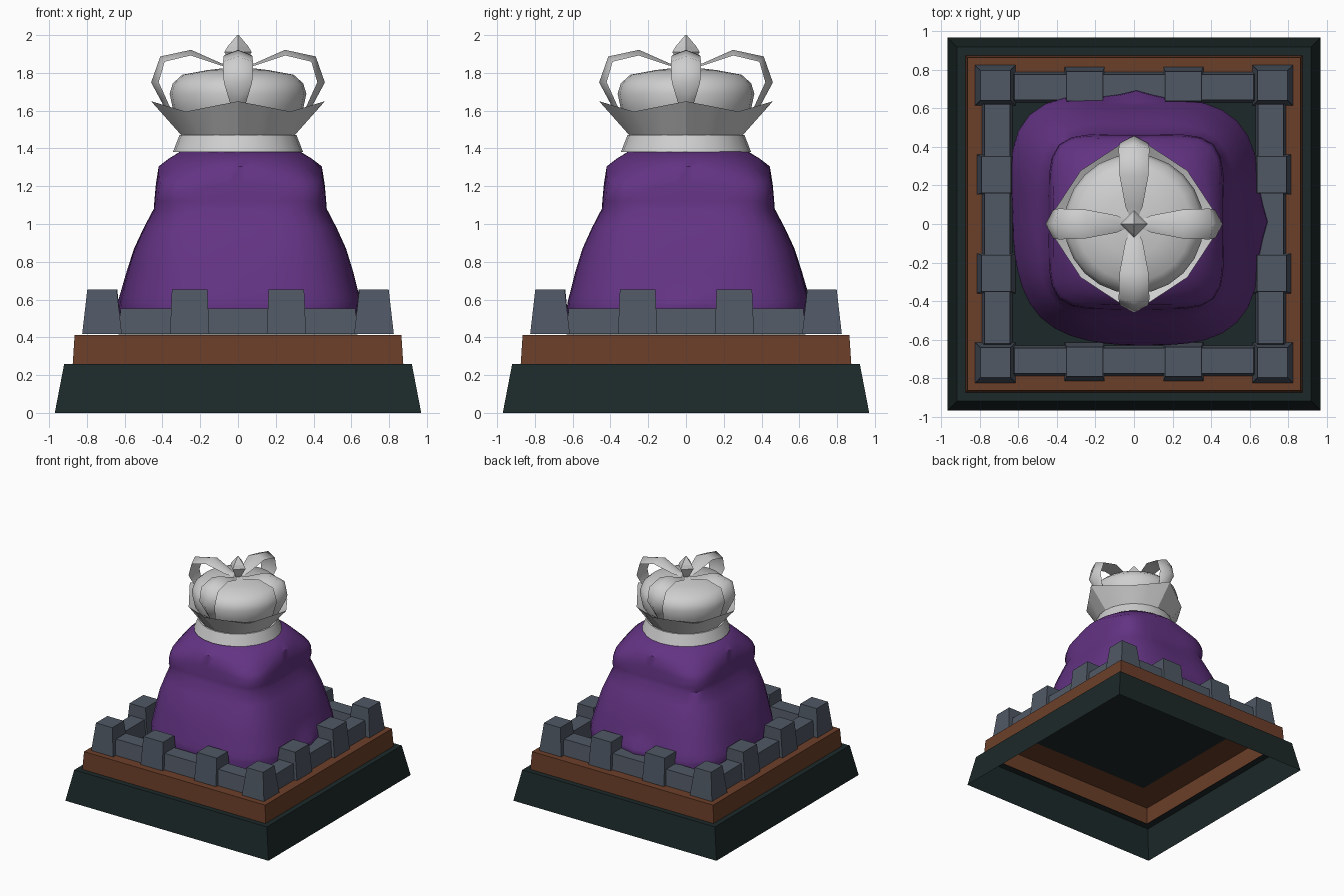
import bpy, bmesh, math
from mathutils import Vector

if "Cube" in bpy.data.objects:
    bpy.data.objects.remove(bpy.data.objects["Cube"])


def material(name, rgb):
    m = bpy.data.materials.new(name)
    m.diffuse_color = (*rgb, 1)
    m.use_nodes = True
    m.node_tree.nodes["Principled BSDF"].inputs["Base Color"].default_value = m.diffuse_color
    return m


GREEN = material("dark green", (0.012, 0.022, 0.022))
BROWN = material("brown", (0.148, 0.049, 0.022))
SLATE = material("slate grey", (0.080, 0.098, 0.130))
PURPLE = material("purple", (0.125, 0.033, 0.228))
SILVER = material("light grey", (0.62, 0.62, 0.62))


def loft(name, rings, mat, smooth=None, cap_bottom=False, cap_top=False):
    """Skin a list of closed rings of points, from bottom to top."""
    bm = bmesh.new()
    vs = [[bm.verts.new(p) for p in ring] for ring in rings]
    n = len(vs[0])
    for a, b in zip(vs, vs[1:]):
        for i in range(n):
            j = (i + 1) % n
            bm.faces.new((a[i], a[j], b[j], b[i]))
    if cap_bottom:
        bm.faces.new(vs[0][::-1])
    if cap_top:
        bm.faces.new(vs[-1])
    me = bpy.data.meshes.new(name)
    bm.to_mesh(me)
    bm.free()
    ob = bpy.data.objects.new(name, me)
    bpy.context.collection.objects.link(ob)
    me.materials.append(mat)
    if smooth:
        bpy.ops.object.select_all(action='DESELECT')
        ob.select_set(True)
        bpy.context.view_layer.objects.active = ob
        bpy.ops.object.shade_smooth_by_angle(angle=math.radians(smooth))
    return ob


def rect(cx, cy, hx, hy, z):
    return [(cx - hx, cy - hy, z), (cx + hx, cy - hy, z),
            (cx + hx, cy + hy, z), (cx - hx, cy + hy, z)]


def circle(r, z, n):
    return [(r * math.cos(2 * math.pi * i / n), r * math.sin(2 * math.pi * i / n), z)
            for i in range(n)]


def square(h, z):
    return rect(0, 0, h, h, z)


# Plinth: open shells seen hollow from below
loft("plinth", [square(0.97, 0), square(0.92, 0.26), square(0.86, 0.26)], GREEN)
loft("plinth_step", [square(0.875, 0.26), square(0.865, 0.412), square(0.63, 0.412)], BROWN)
loft("courtyard_floor", [square(0.64, 0.414), square(0.63, 0.417)], GREEN,
     cap_bottom=True, cap_top=True)


# Battlements: tapered blocks repeated around the four sides
def block(name, x, y, hx, hy, top, tx, ty):
    loft(name, [rect(x, y, hx, hy, 0.417), rect(x, y, hx - tx, hy - ty, top)],
         SLATE, cap_bottom=True, cap_top=True)


for sx in (-1, 1):
    for sy in (-1, 1):
        block("corner_merlon", sx * 0.72, sy * 0.72, 0.105, 0.105, 0.652, 0.027, 0.027)
for s in (-1, 1):
    for t in (-0.256, 0.256):
        block("merlon", t, s * 0.715, 0.104, 0.1, 0.652, 0.01, 0.024)
        block("merlon", s * 0.715, t, 0.1, 0.104, 0.652, 0.024, 0.01)
    block("low_wall", 0, s * 0.71, 0.63, 0.08, 0.552, 0.008, 0.014)
    block("low_wall", s * 0.71, 0, 0.08, 0.63, 0.552, 0.014, 0.008)


# Robe: rounded-square sections whose corners droop at the shoulders
def robe_ring(z, r, power, droop=0.0, fold=0.0, n=48):
    pts = []
    for i in range(n):
        a = 2 * math.pi * i / n
        c, s = math.cos(a), math.sin(a)
        q = r / (abs(c) ** power + abs(s) ** power) ** (1 / power)
        corner = (2 * c * s) ** 2
        # skirt corners: fuller at back left, thinner at front left
        if c < 0:
            q *= 1 + corner * (0.06 if s > 0 else -0.05) * max(0, min(1, (1.1 - z) * 2))
        # small hem folds spilling over the right and back walls
        for centre in (0, math.pi / 2):
            d = abs((a - centre + math.pi) % (2 * math.pi) - math.pi)
            q += fold * max(0, 1 - d / 0.22)
        pts.append((q * c + 0.012, q * s + 0.012, z - droop * corner))
    return pts


loft("robe", [robe_ring(0.419, 0.63, 3.4), robe_ring(0.56, 0.642, 3.4, 0, 0.04),
              robe_ring(0.59, 0.638, 3.4, 0, 0.04), robe_ring(0.64, 0.625, 3.4),
              robe_ring(0.75, 0.597, 3.4), robe_ring(0.87, 0.56, 3.5),
              robe_ring(0.98, 0.51, 3.8), robe_ring(1.08, 0.458, 4.5, 0.0),
              robe_ring(1.12, 0.455, 5.5, 0.0), robe_ring(1.21, 0.447, 6, 0.03),
              robe_ring(1.305, 0.432, 6, 0.08), robe_ring(1.345, 0.38, 3.2, 0.03),
              robe_ring(1.385, 0.315, 2.2)],
     PURPLE, smooth=40, cap_top=True)

# Collar under the crown
loft("collar", [circle(0.345, 1.38, 24), circle(0.31, 1.47, 24)], SILVER, 35, True, True)

# Crown band with four points
inner, rim = circle(0.335, 1.58, 16), []
corners = [Vector((r * math.cos(k * math.pi / 4), r * math.sin(k * math.pi / 4), z))
           for k, (r, z) in enumerate([(0.46, 1.65), (0.392, 1.595)] * 4)]
for k in range(8):
    rim += [corners[k], corners[k].lerp(corners[(k + 1) % 8], 0.5)]
loft("crown_band", [circle(0.30, 1.47, 16), rim, inner], SILVER, 30, cap_bottom=True)

# Rounded cap inside the crown
loft("crown_cap", [circle(r, z, 24) for r, z in
                   [(0.315, 1.53), (0.345, 1.61), (0.362, 1.69), (0.345, 1.745),
                    (0.295, 1.79), (0.16, 1.815), (0.03, 1.83)]], SILVER, 40, cap_top=True)

# Four bowed straps, crested outside: (radius, height, half width, half depth)
PATH = [(0.345, 1.56, 0.02, 0.01), (0.395, 1.66, 0.05, 0.015), (0.44, 1.75, 0.075, 0.02),
        (0.40, 1.873, 0.08, 0.018), (0.25, 1.907, 0.075, 0.015), (0.09, 1.845, 0.045, 0.006),
        (0.03, 1.83, 0.02, 0.006)]
for k in range(4):
    c, s = math.cos(k * math.pi / 2), math.sin(k * math.pi / 2)
    rings = []
    for i, (r, z, w, d) in enumerate(PATH):
        p, q = PATH[max(i - 1, 0)], PATH[min(i + 1, len(PATH) - 1)]
        t = Vector((q[0] - p[0], q[1] - p[1])).normalized()
        nr, nz = t.y * d, -t.x * d
        section = [(1, 0), (-1, w), (-0.9, 0), (-1, -w)]
        rings.append([((r + h * nr) * c - y * s, (r + h * nr) * s + y * c, z + h * nz)
                      for h, y in section])
    loft("crown_strap", rings, SILVER, 60, True, True)

# Diamond finial
loft("finial", [circle(0.02, 1.82, 4), circle(0.045, 1.86, 4), circle(0.072, 1.91, 4),
                circle(0.055, 1.94, 4), circle(0.004, 2.0, 4)], SILVER, None, True, True)
